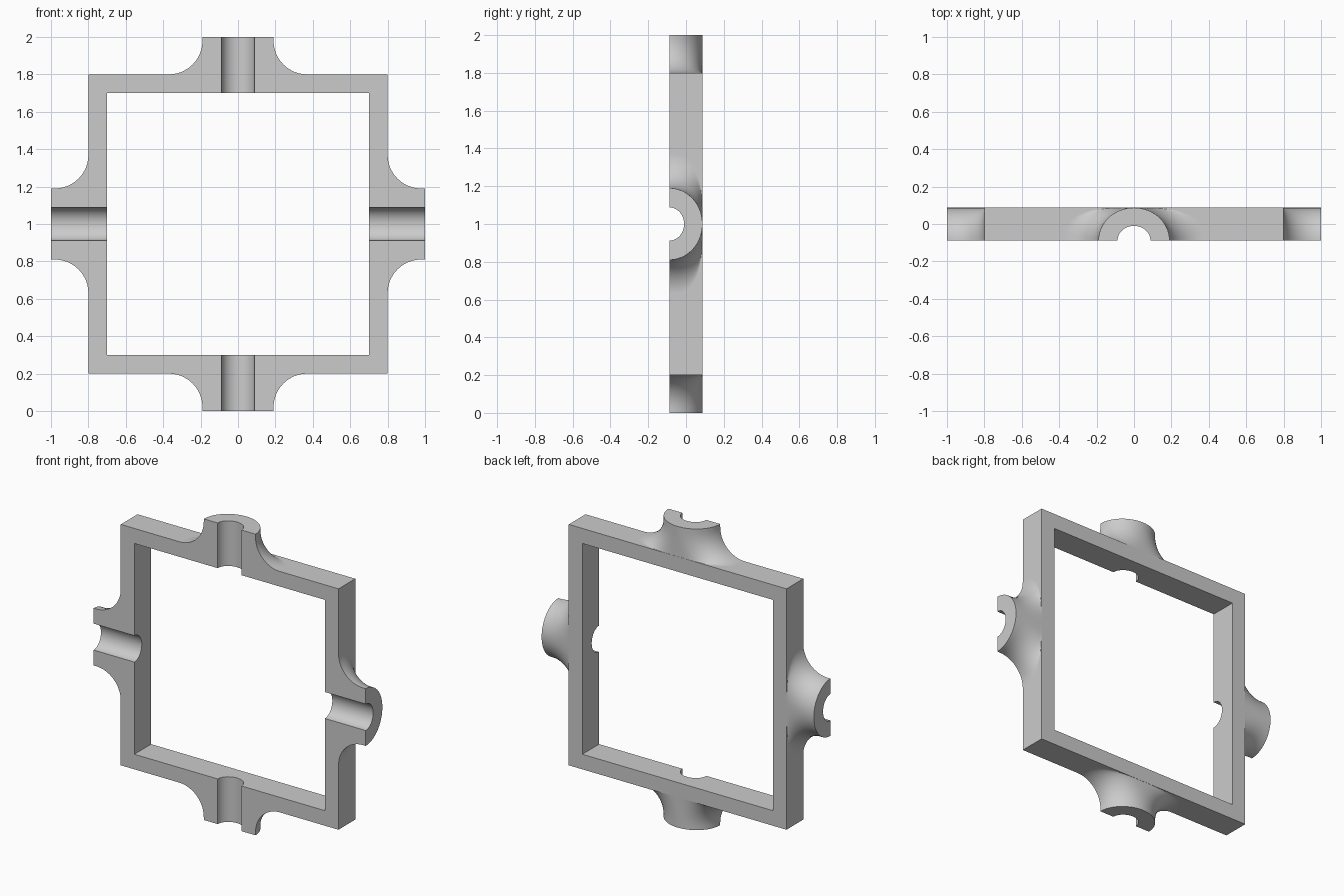
import bpy, bmesh
from math import sin, cos, pi, radians
from mathutils import Matrix, Vector

cube = bpy.data.objects.get("Cube")
if cube:
    bpy.data.objects.remove(cube, do_unlink=True)

HALF_DEPTH = 0.088
OUTER, INNER, TIP = 0.8, 0.7, 1.0
HUB_WIDTH, FILLET = 0.19, 0.18
GROOVE_WIDTH, GROOVE_DEPTH = 0.088, 0.078

grey = bpy.data.materials.new("plain_grey")
grey.use_nodes = True
colour = (0.6, 0.6, 0.6, 1)
grey.diffuse_color = colour
grey.node_tree.nodes["Principled BSDF"].inputs["Base Color"].default_value = colour


def loft(name, sections, cyclic=False, matrix=Matrix()):
    """Skin closed sections; cap the ends, or join last to first."""
    bm = bmesh.new()
    rings = [[bm.verts.new(matrix @ Vector(p)) for p in s] for s in sections]
    pairs = list(zip(rings, rings[1:]))
    if cyclic:
        pairs.append((rings[-1], rings[0]))
    else:
        bm.faces.new(rings[0])
        bm.faces.new(rings[-1])
    for a, b in pairs:
        for i in range(len(a)):
            j = (i + 1) % len(a)
            bm.faces.new((a[i], a[j], b[j], b[i]))
    bmesh.ops.recalc_face_normals(bm, faces=bm.faces)
    mesh = bpy.data.meshes.new(name)
    bm.to_mesh(mesh)
    bm.free()
    mesh.materials.append(grey)
    obj = bpy.data.objects.new(name, mesh)
    bpy.context.collection.objects.link(obj)
    return obj


def square(r, y):
    return [(r, y, 1 + r), (-r, y, 1 + r), (-r, y, 1 - r), (r, y, 1 - r)]


def hub_section(width, height, steps=40):
    """Half oval behind the front plane, squarer where the hub is wider."""
    n = 2 + (width - HUB_WIDTH) / FILLET
    depth = 2 * HALF_DEPTH - 0.001
    points = []
    for i in range(steps + 1):
        a = pi * i / steps
        c, s = cos(a), max(sin(a), 0)
        if i in (0, steps):
            s = 0
        x = width * abs(c) ** (2 / n) * (1 if c > 0 else -1)
        points.append((x, -HALF_DEPTH + depth * s ** (2 / n), height))
    return points


def oval(height, steps=48):
    turns = [2 * pi * (i + 0.5) / steps for i in range(steps)]
    return [(GROOVE_WIDTH * cos(a), -HALF_DEPTH + GROOVE_DEPTH * sin(a), height)
            for a in turns]


# Square frame
frame = loft("frame", [square(OUTER, -HALF_DEPTH), square(OUTER, HALF_DEPTH),
                       square(INNER, HALF_DEPTH), square(INNER, -HALF_DEPTH)], cyclic=True)

# Flared hubs and the grooves that run through them, one per side
hub_rings = [hub_section(HUB_WIDTH + FILLET, OUTER - 0.04)]
for k in range(17):
    t = pi / 2 * k / 16
    hub_rings.append(hub_section(HUB_WIDTH + FILLET * (1 - sin(t)),
                                 OUTER + FILLET * (1 - cos(t))))
hub_rings.append(hub_section(HUB_WIDTH, TIP))

hubs, grooves = [], []
for k in range(4):
    turn = Matrix.Translation((0, 0, 1)) @ Matrix.Rotation(k * pi / 2, 4, 'Y')
    hubs.append(loft("hub", hub_rings, matrix=turn))
    grooves.append(loft("groove_cutter", [oval(INNER - 0.1), oval(TIP + 0.1)], matrix=turn))

# Merge the hubs, then cut the grooves
bpy.context.view_layer.objects.active = frame
for tools, operation in ((hubs, 'UNION'), (grooves, 'DIFFERENCE')):
    for tool in tools:
        tool.hide_render = True
        mod = frame.modifiers.new("cut", 'BOOLEAN')
        mod.operation = operation
        mod.solver = 'EXACT'
        mod.object = tool
        bpy.ops.object.modifier_apply(modifier=mod.name)
        bpy.data.objects.remove(tool, do_unlink=True)

# Smooth flares and grooves, crisp flat faces
bpy.ops.object.select_all(action='DESELECT')
frame.select_set(True)
bpy.ops.object.shade_smooth_by_angle(angle=radians(30))
weighted = frame.modifiers.new("flat_faces", 'WEIGHTED_NORMAL')
weighted.keep_sharp = True
